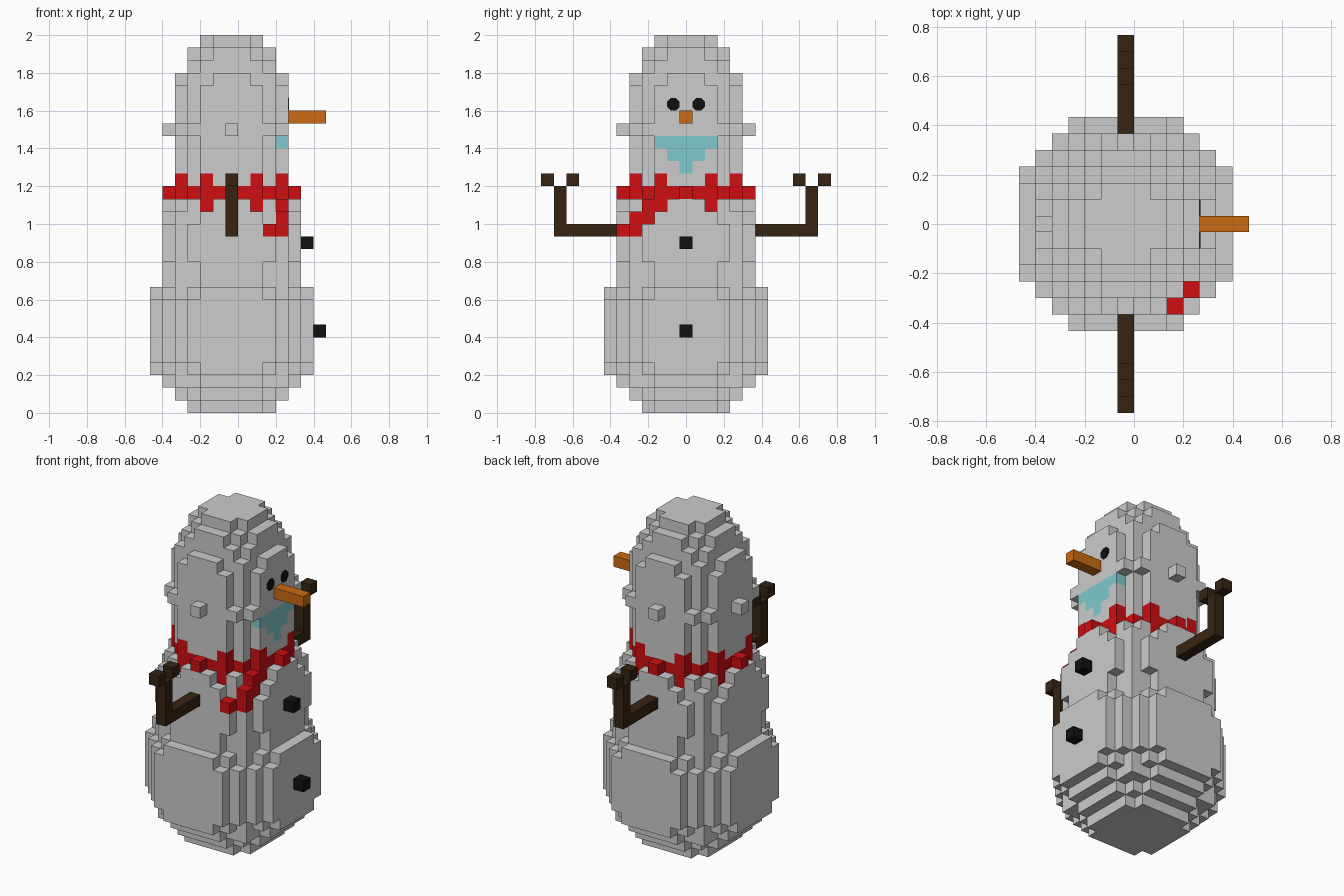
import bpy, bmesh, math
from mathutils import Vector, Matrix

cube = bpy.data.objects.get("Cube")
if cube:
    bpy.data.objects.remove(cube, do_unlink=True)

U = 1 / 15          # edge of one block
X0 = -U / 2         # the body axis sits half a block behind the centre


def material(name, srgb):
    lin = [(c / 255 / 12.92) if c < 11 else ((c / 255 + 0.055) / 1.055) ** 2.4 for c in srgb]
    m = bpy.data.materials.new(name)
    m.use_nodes = True
    m.diffuse_color = (*lin, 1)
    m.node_tree.nodes["Principled BSDF"].inputs["Base Color"].default_value = (*lin, 1)
    return m


snow = material("snow", (204, 204, 204))
red = material("scarf red", (207, 14, 17))
orange = material("carrot orange", (203, 107, 18))
brown = material("twig brown", (54, 36, 17))
black = material("coal black", (16, 16, 17))
teal = material("icy teal", (128, 202, 205))


def ball(centre, radius, height, limit):
    """Blocks of an upright ellipsoid, cut flat at `limit` on the sides."""
    r = range(-limit, limit + 1)
    return {(i, j, k) for i in r for j in r for k in range(30)
            if (i * i + j * j) / radius ** 2 + ((k - centre) / height) ** 2 <= 1.0001}


parts = []          # (name, blocks, material); earlier parts own shared blocks


def part(name, cells, mat):
    taken = set().union(*[p[1] for p in parts]) if parts else set()
    parts.append((name, set(cells) - taken, mat))


# Scarf: a ring with tabs above and below it, and a tail on the right front
tabs = [(a * s, b * t) for a, b in ((4, 2), (2, 4)) for s in (1, -1) for t in (1, -1)]
scarf = {(i, j, 17) for i in range(-5, 6) for j in range(-5, 6)
         if i * i + j * j <= 20 or abs(i) + abs(j) == 5 and i * j == 0}
scarf |= {(i, j, k) for i, j in tabs for k in (16, 18)}
scarf |= {(4, -3, 16), (4, -3, 15), (4, -4, 15), (4, -4, 14), (3, -5, 14)}
part("scarf", scarf, red)

# Frosty mouth: three rows narrowing downwards
part("mouth", {(4, j, 19 + n) for n in range(3) for j in range(-n, n + 1)}, teal)

# Nose, buttons and arms
part("nose", {(i, 0, 23) for i in (5, 6, 7)}, orange)
part("upper_button", {(6, 0, 13)}, black)
part("lower_button", {(7, 0, 6)}, black)
for side, s in (("left", 1), ("right", -1)):
    arm = [(j, 14) for j in range(6, 11)] + [(10, k) for k in (15, 16, 17)] + [(9, 18), (11, 18)]
    part(side + "_arm", {(0, s * j, k) for j, k in arm}, brown)

# Three snowballs; the head keeps single bumps at its sides and back
part("head", ball(22, 5, 8, 5) - {(5, 0, 22)}, snow)
part("middle_body", ball(13, 6, 6, 5), snow)
part("lower_body", ball(6, 7, 7, 6), snow)

solid = set().union(*[p[1] for p in parts])
AXES = [Vector(a) for a in ((1, 0, 0), (0, 1, 0), (0, 0, 1))]


def link(name, bm, mat):
    me = bpy.data.meshes.new(name)
    bm.to_mesh(me)
    bm.free()
    me.materials.append(mat)
    ob = bpy.data.objects.new(name, me)
    bpy.context.collection.objects.link(ob)


# Skin every part with its exposed block sides
for name, cells, mat in parts:
    bm = bmesh.new()
    for c in sorted(cells):
        mid = Vector((X0 + c[0] * U, c[1] * U, (c[2] + 0.5) * U))
        for a in range(3):
            for s in (1, -1):
                n = AXES[a] * s
                if tuple(c[t] + int(n[t]) for t in range(3)) in solid:
                    continue
                u, v = AXES[(a + 1) % 3] * s, AXES[(a + 2) % 3]
                bm.faces.new([bm.verts.new(mid + (n + u * p + v * q) * U / 2)
                              for p, q in ((-1, -1), (1, -1), (1, 1), (-1, 1))])
    bmesh.ops.remove_doubles(bm, verts=bm.verts, dist=1e-4)
    link(name, bm, mat)

# Eyes: thin eight-sided plates on the front of the head
for side, j in (("left", 1), ("right", -1)):
    bm = bmesh.new()
    place = (Matrix.Translation((X0 + 4.5 * U + 0.001, j * U, 24.5 * U))
             @ Matrix.Rotation(math.pi / 2, 4, "Y") @ Matrix.Rotation(math.pi / 8, 4, "Z"))
    r = U / 2 / math.cos(math.pi / 8)
    bmesh.ops.create_cone(bm, cap_ends=True, segments=8, radius1=r, radius2=r,
                          depth=0.006, matrix=place)
    link(side + "_eye", bm, black)
